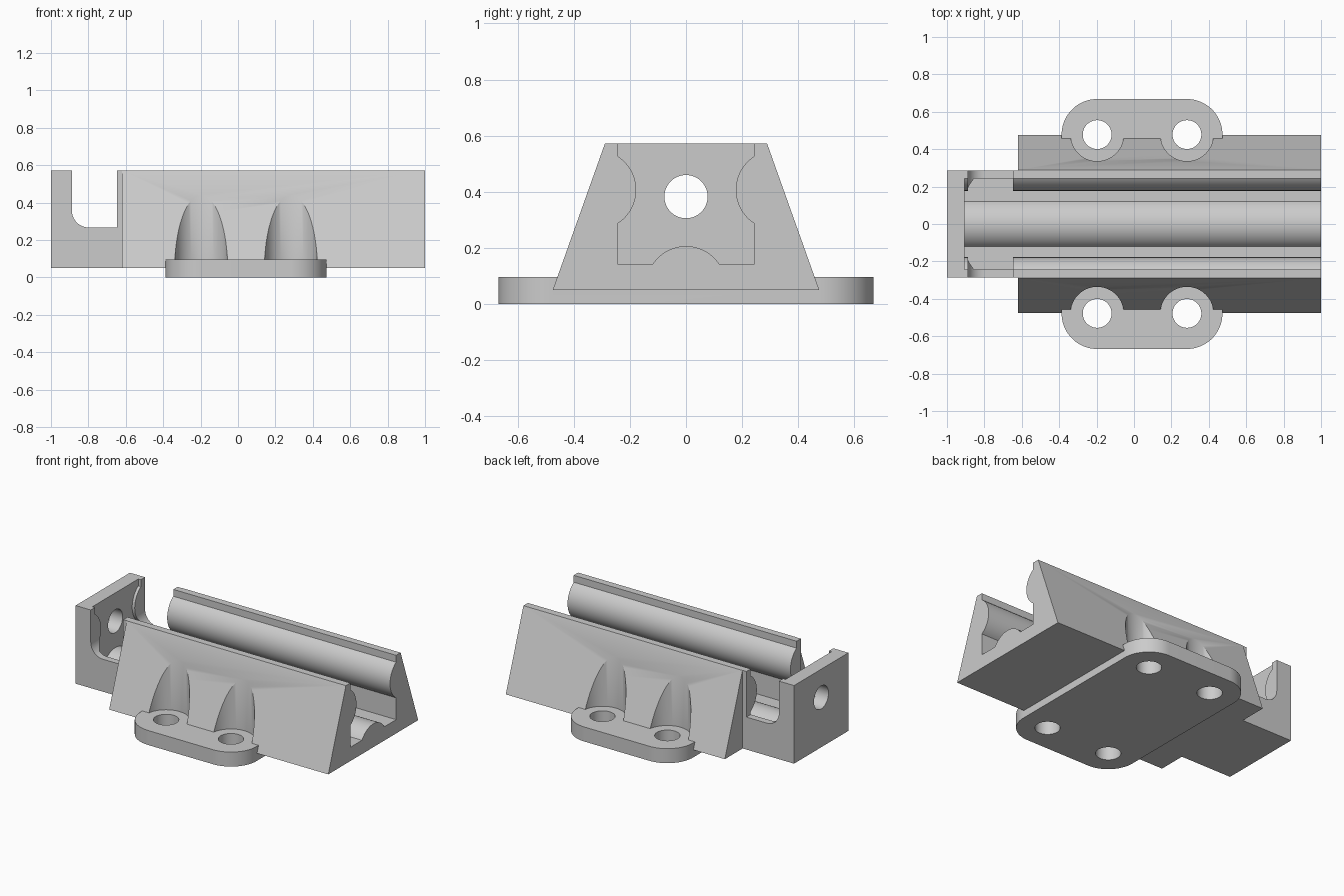
import bpy, bmesh
from math import cos, sin, pi, asin, radians
from mathutils import Vector

cube = bpy.data.objects.get("Cube")
if cube:
    bpy.data.objects.remove(cube)

grey = bpy.data.materials.new("light grey plastic")
grey.use_nodes = True
grey.diffuse_color = (0.6, 0.6, 0.6, 1)
grey.node_tree.nodes["Principled BSDF"].inputs["Base Color"].default_value = grey.diffuse_color


def prism(name, outline, axis, start, end):
    """Extrude a 2D outline along an axis: x takes (y, z), y takes (x, z), z takes (x, y)."""
    place = {"x": lambda a, b, d: (d, a, b),
             "y": lambda a, b, d: (a, d, b),
             "z": lambda a, b, d: (a, b, d)}[axis]
    bm = bmesh.new()
    face = bm.faces.new([bm.verts.new(place(a, b, start)) for a, b in outline])
    moved = bmesh.ops.extrude_face_region(bm, geom=[face])["geom"]
    bmesh.ops.translate(bm, vec=Vector(place(0, 0, end - start)),
                        verts=[v for v in moved if isinstance(v, bmesh.types.BMVert)])
    bmesh.ops.recalc_face_normals(bm, faces=bm.faces)
    mesh = bpy.data.meshes.new(name)
    bm.to_mesh(mesh)
    bm.free()
    mesh.materials.append(grey)
    obj = bpy.data.objects.new(name, mesh)
    bpy.context.collection.objects.link(obj)
    return obj


def arc(cx, cy, r, a0, a1, n=24):
    return [(cx + r * cos(a0 + (a1 - a0) * i / n), cy + r * sin(a0 + (a1 - a0) * i / n))
            for i in range(n + 1)]


def circle(cx, cy, r):
    return arc(cx, cy, r, 0, 2 * pi, 64)[:-1]


def rect(a0, b0, a1, b1):
    return [(a0, b0), (a1, b0), (a1, b1), (a0, b1)]


def combine(target, tool, operation="DIFFERENCE"):
    mod = target.modifiers.new("combine", "BOOLEAN")
    mod.operation, mod.object, mod.solver = operation, tool, "EXACT"
    bpy.context.view_layer.update()
    result = bpy.data.meshes.new_from_object(
        target.evaluated_get(bpy.context.evaluated_depsgraph_get()))
    target.modifiers.remove(mod)
    target.data = result
    bpy.data.objects.remove(tool)


BASE, TOP = 0.05, 0.572
SCREWS = [(x, y) for x in (-0.197, 0.283) for y in (-0.478, 0.478)]

# Tapered body, narrowed to a straight-sided neck at the stop end
body = prism("rail_body", [(-0.475, BASE), (0.475, BASE), (0.289, TOP), (-0.289, TOP)], "x", -1, 1)
for s in (-1, 1):
    combine(body, prism("neck_cutter", rect(s * 0.287, -0.1, s * 0.7, 0.8), "x", -1.2, -0.62))

# Screw head clearance in the sloped sides
for x, y in SCREWS:
    combine(body, prism("clearance_cutter", circle(x, y, 0.142), "z", -0.1, 0.8))

# Mounting plate with rounded corners, joined under the body
x0, x1, ey, r = -0.197, 0.283, 0.478, 0.19
outline = (arc(x1, ey, r, 0, pi / 2) + arc(x0, ey, r, pi / 2, pi)
           + arc(x0, -ey, r, pi, 1.5 * pi) + arc(x1, -ey, r, 1.5 * pi, 2 * pi))
combine(body, prism("mounting_plate", outline, "z", 0, 0.097), "UNION")
for x, y in SCREWS:
    combine(body, prism("screw_hole_cutter", circle(x, y, 0.077), "z", -0.1, 0.2))

# Guide channel with three rounded runners
R, half, floor = 0.142, 0.242, 0.142
a = asin(0.119 / R)
drop = R * cos(a)
side = arc(half + drop, 0.407, R, pi + a, pi - a)
channel = ([(half, floor)] + side + [(half, 0.8), (-half, 0.8)]
           + [(-y, z) for y, z in reversed(side)] + [(-half, floor)]
           + arc(0, floor - drop, R, pi / 2 + a, pi / 2 - a))
combine(body, prism("channel_cutter", channel, "x", -0.907, 1.2))

# Cross notch behind the stop wall, with one rounded corner
notch = [(-0.648, 0.8), (-0.888, 0.8)] + arc(-0.798, 0.357, 0.09, pi, 1.5 * pi) + [(-0.648, 0.267)]
combine(body, prism("notch_cutter", notch, "y", -0.6, 0.6))

# Rod hole through the stop wall
combine(body, prism("rod_hole_cutter", circle(0, 0.383, 0.077), "x", -1.2, -0.8))

bpy.ops.object.select_all(action="DESELECT")
body.select_set(True)
bpy.context.view_layer.objects.active = body
bpy.ops.object.shade_smooth_by_angle(angle=radians(30))
